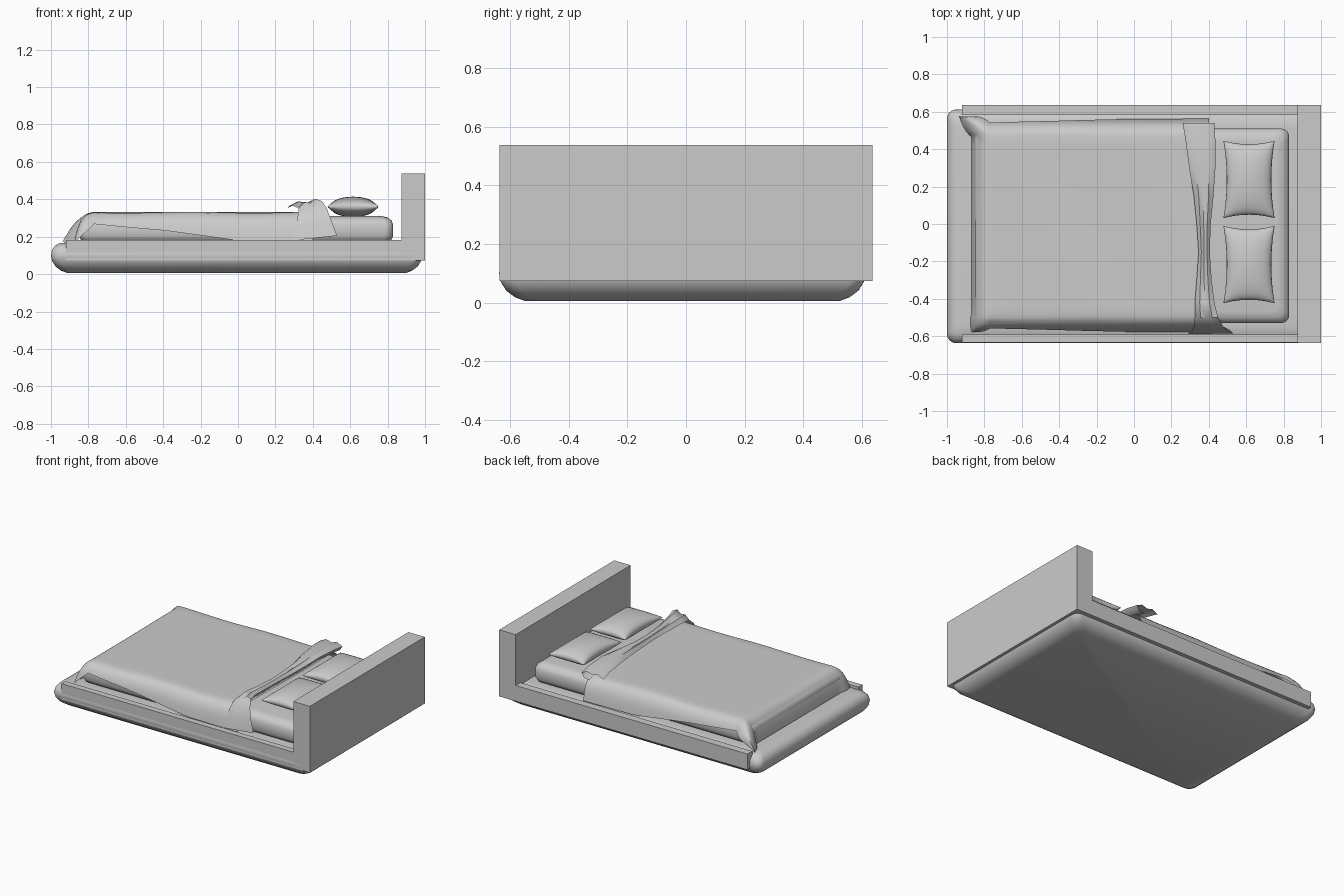
import bpy, bmesh, math

if "Cube" in bpy.data.objects:
    bpy.data.objects.remove(bpy.data.objects["Cube"])


def finish(name, verts, faces, smooth=True, angle=50):
    me = bpy.data.meshes.new(name)
    me.from_pydata(verts, [], faces)
    bm = bmesh.new()
    bm.from_mesh(me)
    bmesh.ops.remove_doubles(bm, verts=bm.verts, dist=0.0005)
    bmesh.ops.recalc_face_normals(bm, faces=bm.faces)
    bm.to_mesh(me)
    bm.free()
    ob = bpy.data.objects.new(name, me)
    bpy.context.collection.objects.link(ob)
    if smooth:
        bpy.ops.object.select_all(action='DESELECT')
        bpy.context.view_layer.objects.active = ob
        ob.select_set(True)
        bpy.ops.object.shade_smooth_by_angle(angle=math.radians(angle))
    return ob


def grid_faces(rows, cols, start=0):
    return [(start + i * cols + j, start + i * cols + j + 1,
             start + (i + 1) * cols + j + 1, start + (i + 1) * cols + j)
            for i in range(rows - 1) for j in range(cols - 1)]


def box(name, x0, x1, y0, y1, z0, z1):
    v = [(x, y, z) for x in (x0, x1) for y in (y0, y1) for z in (z0, z1)]
    f = [(0, 1, 3, 2), (4, 6, 7, 5), (0, 4, 5, 1), (2, 3, 7, 6), (0, 2, 6, 4), (1, 5, 7, 3)]
    return finish(name, v, f, smooth=False)


def cushion(name, x0, x1, y0, y1, radius, profile, seg=6):
    """Stack of rounded rectangles; profile = (z, inset) from bottom to top."""
    verts, n = [], 4 * (seg + 1)
    for z, inset in profile:
        r = radius
        for k, (cx, cy) in enumerate(((x1, y1), (x0, y1), (x0, y0), (x1, y0))):
            sx, sy = (1 if cx == x1 else -1), (1 if cy == y1 else -1)
            for s in range(seg + 1):
                a = math.pi / 2 * (k + s / seg)
                verts.append((cx - sx * (inset + r) + r * math.cos(a),
                              cy - sy * (inset + r) + r * math.sin(a), z))
    m = len(profile)
    faces = [(i * n + j, i * n + (j + 1) % n, (i + 1) * n + (j + 1) % n, (i + 1) * n + j)
             for i in range(m - 1) for j in range(n)]
    faces += [tuple(range(n))[::-1], tuple(range((m - 1) * n, m * n))]
    return finish(name, verts, faces)


def lerp_table(t, table):
    for (a, va), (b, vb) in zip(table, table[1:]):
        if t <= b:
            k = max(0, (t - a) / (b - a))
            return va + (vb - va) * k
    return table[-1][1]


# Padded base, mattress
cushion("padded_base", -1.0, 0.985, -0.637, 0.612, 0.05,
        [(0.005, 0.09), (0.018, 0.055), (0.04, 0.025), (0.07, 0.006), (0.1, 0),
         (0.13, 0.006), (0.152, 0.022), (0.165, 0.045), (0.17, 0.09)])
cushion("mattress", -0.85, 0.83, -0.53, 0.51, 0.045,
        [(0.165, 0.04), (0.18, 0.012), (0.205, 0.0), (0.265, 0.0),
         (0.288, 0.01), (0.303, 0.03), (0.31, 0.06)])

# Headboard and side rails
box("headboard", 0.873, 1.0, -0.635, 0.635, 0.073, 0.538)
for side, y0, y1 in (("front", -0.634, -0.59), ("back", 0.582, 0.635)):
    box(side + "_rail", -0.92, 0.873, y0, y1, 0.073, 0.183)


# Duvet: cloth sheet draped over the mattress, open at the head end
def duvet():
    nx, side, top, foot = 34, 9, 22, 9
    edge_x, edge_f, edge_b, z_top = -0.77, -0.48, 0.465, 0.33
    out_tab = [(0, 0), (0.2, 0.03), (0.4, 0.058), (0.6, 0.078), (0.8, 0.09), (1, 0.098)]
    drop_tab = [(0, 0), (0.2, 0.006), (0.4, 0.028), (0.6, 0.062), (0.8, 0.108), (1, 0.155)]
    xs = [0.40 + (edge_x - 0.40) * i / nx for i in range(nx + 1)]
    ex = [(x, 0) for x in xs] + [(edge_x, k / foot) for k in range(1, foot + 1)]
    ys = [(edge_f, -k / side) for k in range(side, 0, -1)]
    ys += [(edge_f + (edge_b - edge_f) * j / top, 0) for j in range(top + 1)]
    ys += [(edge_b, k / side) for k in range(1, side + 1)]
    verts = []
    for x, dx in ex:
        # hem rises toward the foot
        hem = lerp_table(x, [(-0.77, 0.6), (-0.4, 0.75), (0.0, 0.98), (0.4, 1.0)])
        for y, dy in ys:
            ay = abs(dy)
            d = max(dx, ay * (hem + (1 - hem) * dx))
            length = math.hypot(dx, ay) or 1
            corner = min(dx, ay)
            o = lerp_table(d, out_tab)
            flare = 1 + corner * (0.95 if dy > 0 else 0.4)
            px = x - o * flare * (dx / length if dx else 0) - (0.035 * corner if dy > 0 else 0)
            py = y + math.copysign(o * flare * (ay / length), dy)
            wave = 0.003 * math.sin(9 * x + 5 * y) * (1 - d)
            verts.append((px, max(-0.582, min(0.575, py)), z_top + wave - lerp_table(d, drop_tab)))
    return finish("duvet", verts, grid_faces(len(ex), len(ys)))


duvet()

# Turned-back duvet strip: stations along y = (y, x left, x right, z left, z right)
stations = [(0.54, 0.26, 0.43, 0.352, 0.355), (0.45, 0.275, 0.435, 0.365, 0.37),
            (0.3, 0.295, 0.435, 0.365, 0.38), (0.15, 0.32, 0.425, 0.355, 0.37),
            (0.0, 0.335, 0.41, 0.35, 0.36), (-0.15, 0.345, 0.405, 0.35, 0.36),
            (-0.3, 0.335, 0.415, 0.355, 0.37), (-0.42, 0.325, 0.43, 0.36, 0.385),
            (-0.5, 0.325, 0.45, 0.355, 0.39), (-0.545, 0.32, 0.475, 0.315, 0.35),
            (-0.57, 0.31, 0.5, 0.25, 0.285), (-0.585, 0.29, 0.53, 0.18, 0.205)]
verts = []
for i, (y, xl, xr, zl, zr) in enumerate(stations):
    w, drape = xr - xl, i >= 9
    bump = 0.0 if drape else 0.02
    for t, dz in ((0, 0), (0.25, bump), (0.5, bump * 0.4), (0.75, bump), (1, 0)):
        verts.append((xl + w * t, y, zl + (zr - zl) * t + dz))
    # underside of the fold
    verts.append((xr - 0.02, y + (0.02 if drape else 0), zr - (0.0 if drape else 0.03)))
    verts.append((xr - 0.06, y + (0.03 if drape else 0), zr - (0.0 if drape else 0.035)))
finish("turned_back_strip", verts, grid_faces(len(stations), 7))


# Pillows: two bulged sheets with pinched corners
def pillow(name, cx, cy, cz, hx, hy, h, n=16):
    verts, faces = [], []
    for s in (1, -1):
        start = len(verts)
        for i in range(n + 1):
            for j in range(n + 1):
                u = -math.cos(math.pi * i / n)
                v = -math.cos(math.pi * j / n)
                z = h * max(0, (1 - u * u) * (1 - v * v)) ** 0.42
                verts.append((cx + hx * u * (1 - 0.13 * (1 - v * v)),
                              cy + hy * v * (1 - 0.09 * (1 - u * u)), cz + s * z))
        faces += grid_faces(n + 1, n + 1, start)
    return finish(name, verts, faces, angle=60)


for name, cy in (("back_pillow", 0.238), ("front_pillow", -0.217)):
    pillow(name, 0.615, cy, 0.36, 0.137, 0.207, 0.054)
